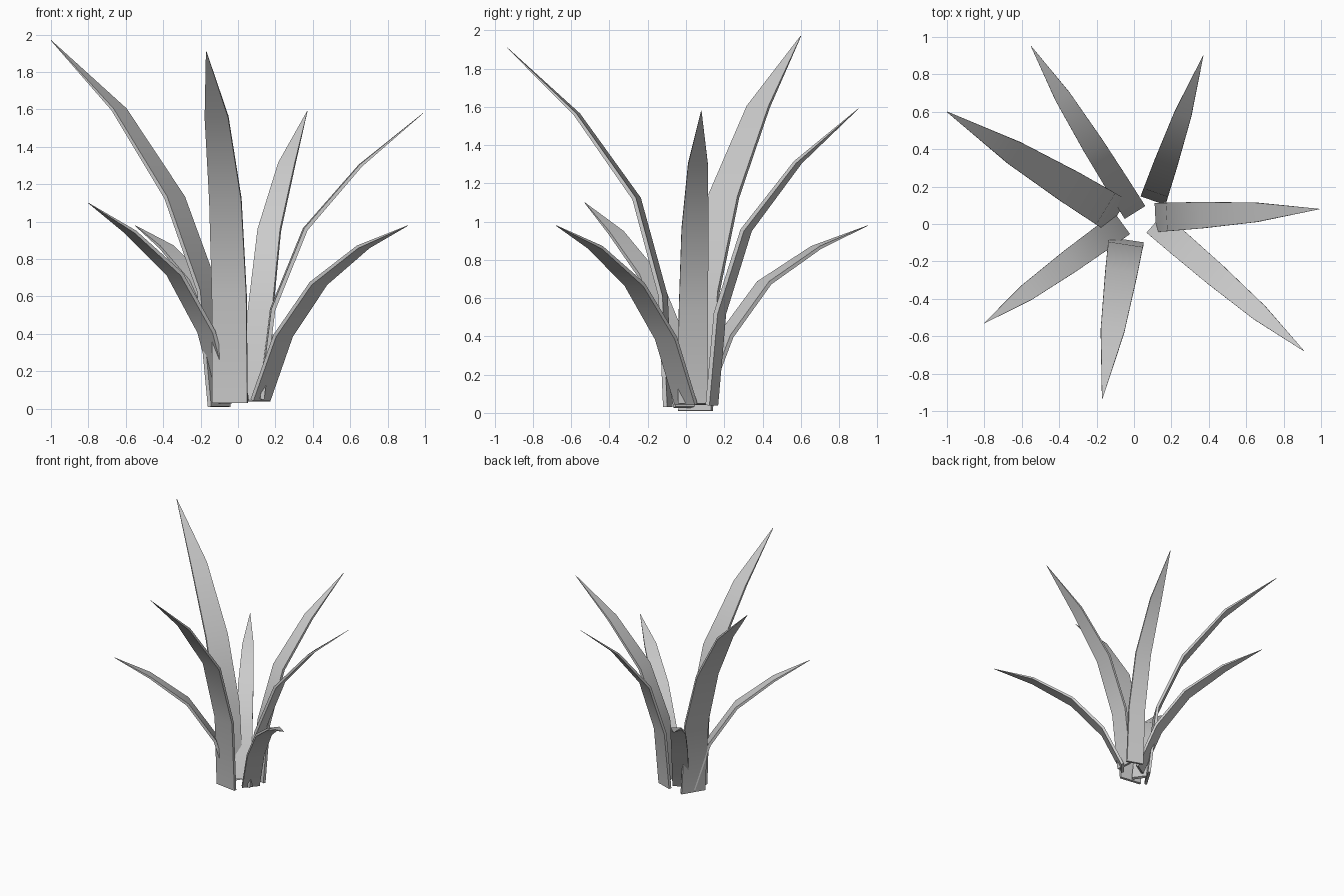
import bpy, bmesh, math
from mathutils import Vector

if "Cube" in bpy.data.objects:
    bpy.data.objects.remove(bpy.data.objects["Cube"])

WIDTH_TAPER = (1.0, 0.98, 0.91, 0.67, 0.015)
THICK_TAPER = (1.0, 1.0, 0.95, 0.75, 0.1)


def leaf(name, base, tip, width, profile, thick=0.022):
    """Tapered, arching blade. profile = (outward distance, height) per ring."""
    base, tip = Vector((*base, 0)), Vector((*tip, 0))
    out = (tip - base).normalized()
    side = Vector((-out.y, out.x, 0))
    up = Vector((0, 0, 1))
    pts = [base + out * r + up * z for r, z in profile]
    bm = bmesh.new()
    rings = []
    for i, p in enumerate(pts):
        t = (pts[min(i + 1, len(pts) - 1)] - pts[max(i - 1, 0)]).normalized()
        n = side.cross(t).normalized()
        w = side * width * WIDTH_TAPER[i] / 2
        h = n * thick * THICK_TAPER[i] / 2
        rings.append([bm.verts.new(p + w * a + h * b)
                      for a, b in ((-1, -1), (1, -1), (1, 1), (-1, 1))])
    for lo, hi in zip(rings, rings[1:]):
        for k in range(4):
            j = (k + 1) % 4
            bm.faces.new((lo[k], lo[j], hi[j], hi[k]))
    bm.faces.new(rings[0][::-1])
    bm.faces.new(rings[-1])
    bmesh.ops.recalc_face_normals(bm, faces=bm.faces)
    me = bpy.data.meshes.new(name)
    bm.to_mesh(me)
    bm.free()
    ob = bpy.data.objects.new(name, me)
    bpy.context.collection.objects.link(ob)
    bpy.context.view_layer.objects.active = ob
    ob.select_set(True)
    bpy.ops.object.shade_smooth_by_angle(angle=math.radians(30))
    ob.select_set(False)


# Tall upright leaves
leaf("leaf_tall_left", (-0.10, 0.05), (-1.0, 0.60), 0.20,
     ((0, 0.01), (0.07, 0.63), (0.28, 1.13), (0.628, 1.60), (1.055, 1.97)))
leaf("leaf_tall_front", (-0.043, -0.095), (-0.17, -0.935), 0.19,
     ((0, 0.03), (0.025, 0.61), (0.165, 1.12), (0.48, 1.56), (0.85, 1.91)))

# Medium leaves
leaf("leaf_medium_back", (0.105, 0.135), (0.37, 0.90), 0.14,
     ((0, 0.04), (0.045, 0.52), (0.19, 0.955), (0.476, 1.31), (0.81, 1.59)))
leaf("leaf_medium_right", (0.125, 0.035), (0.99, 0.08), 0.155,
     ((0, 0.05), (0.06, 0.53), (0.235, 0.96), (0.53, 1.30), (0.866, 1.58)))

# Short, drooping leaves
leaf("leaf_short_back", (0.0, 0.07), (-0.55, 0.95), 0.13,
     ((0, 0.045), (0.16, 0.40), (0.40, 0.68), (0.72, 0.865), (1.04, 0.98)))
leaf("leaf_short_right", (0.12, 0.0), (0.91, -0.68), 0.14,
     ((0, 0.045), (0.16, 0.39), (0.41, 0.67), (0.725, 0.865), (1.042, 0.98)))
leaf("leaf_short_left", (-0.071, -0.003), (-0.80, -0.53), 0.14,
     ((0, 0.03), (0.12, 0.41), (0.33, 0.72), (0.622, 0.945), (0.90, 1.10)))
